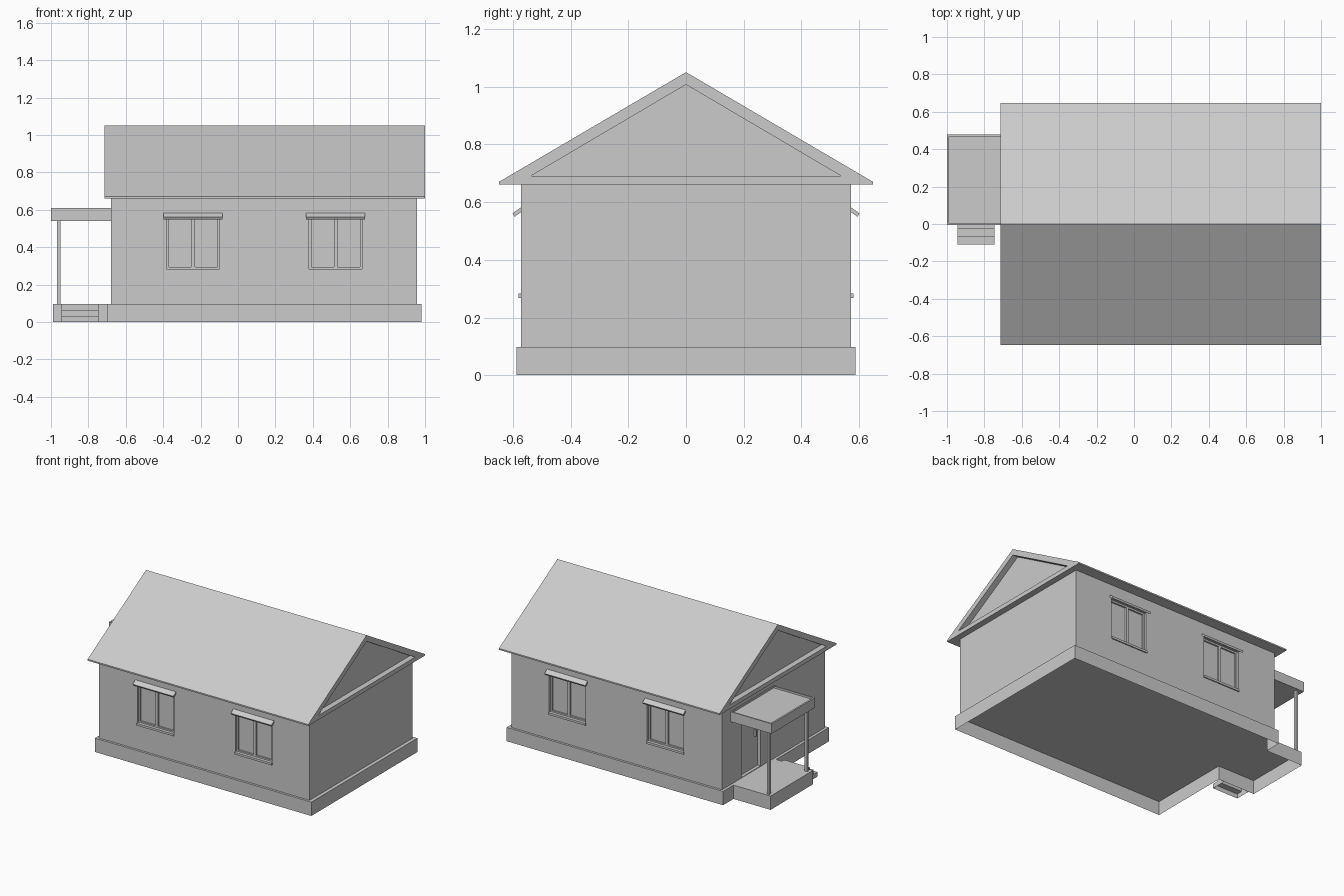
import bpy, bmesh
from mathutils import Vector

if "Cube" in bpy.data.objects:
    bpy.data.objects.remove(bpy.data.objects["Cube"])


def prism(name, pts, axis, a, b, open_bottom=False):
    """Extrude a 2D profile along an axis; x: pts are (y,z), z: pts are (x,y)."""
    def place(p, t):
        return (t, p[0], p[1]) if axis == 'x' else (p[0], p[1], t)
    bm = bmesh.new()
    face = bm.faces.new([bm.verts.new(place(p, a)) for p in pts])
    ext = bmesh.ops.extrude_face_region(bm, geom=[face], use_keep_orig=True)
    verts = [v for v in ext['geom'] if isinstance(v, bmesh.types.BMVert)]
    shift = Vector(place((0, 0), b - a))
    bmesh.ops.translate(bm, verts=verts, vec=shift)
    bmesh.ops.recalc_face_normals(bm, faces=bm.faces[:])
    if open_bottom:
        low = [f for f in bm.faces if all(v.co.z < 1e-5 for v in f.verts)]
        bmesh.ops.delete(bm, geom=low, context='FACES')
    mesh = bpy.data.meshes.new(name)
    bm.to_mesh(mesh)
    bm.free()
    obj = bpy.data.objects.new(name, mesh)
    bpy.context.collection.objects.link(obj)
    return obj


def box(name, x, y, z):
    y0, y1 = sorted(y)
    pts = [(x[0], y0), (x[1], y0), (x[1], y1), (x[0], y1)]
    return prism(name, pts, 'z', z[0], z[1])


def cut(obj, cutters):
    for c in cutters:
        mod = obj.modifiers.new('cut', 'BOOLEAN')
        mod.operation = 'DIFFERENCE'
        mod.solver = 'EXACT'
        mod.object = c
        bpy.context.view_layer.objects.active = obj
        bpy.ops.object.modifier_apply(modifier=mod.name)
        bpy.data.objects.remove(c)


FLOOR, EAVE = 0.097, 0.66
WX0, WX1, WY = -0.68, 0.957, 0.572
WINDOWS = (-0.24, 0.522)
DOOR_Y = (0.145, 0.355)

# Foundation with porch floor, hollow underneath
prism('foundation', [(-0.70, -0.588), (0.982, -0.588), (0.982, 0.588), (-0.70, 0.588),
                     (-0.70, 0.472), (-0.988, 0.472), (-0.988, 0.0), (-0.70, 0.0)],
      'z', 0, FLOOR, open_bottom=True)

# Porch steps
prism('porch_steps', [(0, 0), (0, FLOOR), (-0.025, FLOOR), (-0.025, 0.064), (-0.067, 0.064),
                      (-0.067, 0.032), (-0.11, 0.032), (-0.11, 0)],
      'x', -0.945, -0.745, open_bottom=True)

# Walls with recessed window and door openings
walls = box('walls', (WX0, WX1), (-WY, WY), (FLOOR, EAVE))
pockets = [box('pocket', (c - 0.142, c + 0.142), (s * (WY - 0.025), s * (WY + 0.05)), (0.283, 0.562))
           for c in WINDOWS for s in (-1, 1)]
pockets.append(box('pocket', (WX0 - 0.05, WX0 + 0.023), DOOR_Y, (FLOOR + 0.004, 0.53)))
cut(walls, pockets)

# Windows: frame bars, sill and sloped awning on both long sides
for c in WINDOWS:
    for s in (-1, 1):
        depth = (s * (WY - 0.026), s * (WY - 0.014))
        for x in ((c - 0.142, c - 0.130), (c - 0.010, c + 0.010), (c + 0.130, c + 0.142)):
            box('window_stile', x, depth, (0.283, 0.562))
        for z in ((0.283, 0.293), (0.550, 0.562)):
            box('window_rail', (c - 0.142, c + 0.142), depth, z)
        box('window_sill', (c - 0.145, c + 0.145), (s * (WY - 0.025), s * 0.580), (0.268, 0.283))
        prism('window_awning', [(s * 0.570, 0.583), (s * 0.601, 0.561),
                                (s * 0.594, 0.549), (s * 0.570, 0.566)],
              'x', c - 0.158, c + 0.158)

# Door handle
box('door_handle', (WX0 + 0.008, WX0 + 0.024), (0.174, 0.184), (0.32, 0.36))

# Gabled roof with recessed gable panels
roof = prism('roof', [(-0.648, EAVE), (0.648, EAVE), (0.648, 0.67), (0, 1.05), (-0.648, 0.67)],
             'x', -0.715, 1.0)
gable = [(-0.538, 0.69), (0.538, 0.69), (0, 1.007)]
cut(roof, [prism('gable_cut', gable, 'x', 0.96, 1.1),
           prism('gable_cut', gable, 'x', -0.8, -0.675)])

# Porch canopy with a shallow rim, on two posts
canopy = box('porch_canopy', (-1.0, WX0), (-0.005, 0.478), (0.54, 0.61))
cut(canopy, [box('canopy_cut', (-0.988, WX0 - 0.005), (0.004, 0.469), (0.597, 0.7))])
for y in (0.03, 0.45):
    box('porch_post', (-0.968, -0.950), (y - 0.009, y + 0.009), (FLOOR, 0.54))
